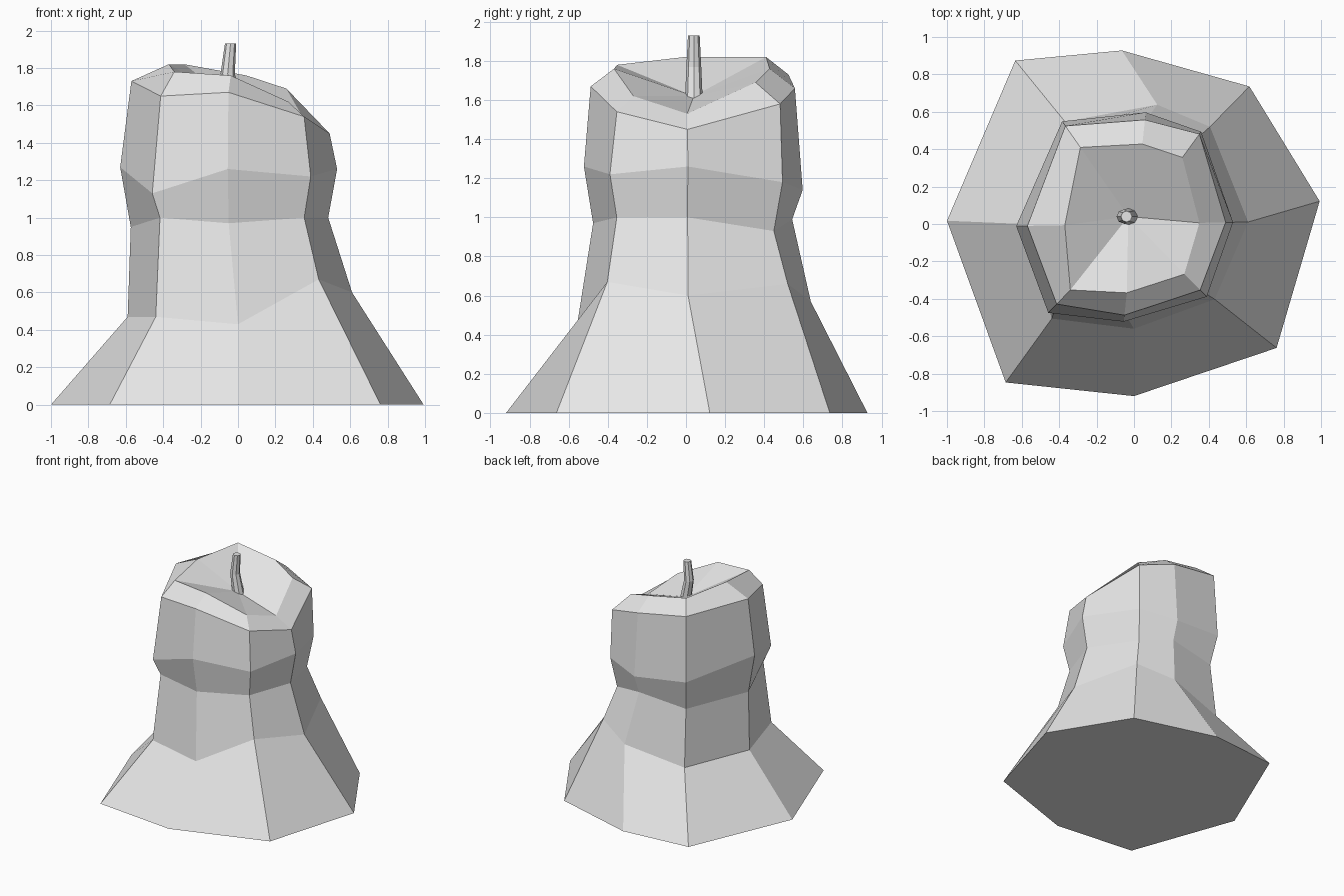
import bpy
import bmesh
from math import cos, sin, radians, tau

cube = bpy.data.objects.get("Cube")
if cube:
    bpy.data.objects.remove(cube, do_unlink=True)


def make_material(name, colour):
    material = bpy.data.materials.new(name)
    material.use_nodes = True
    material.diffuse_color = colour
    material.node_tree.nodes["Principled BSDF"].inputs["Base Color"].default_value = colour
    return material


def finish_object(name, mesh_builder, material):
    """Turn a bmesh into a flat shaded object with outward normals."""
    bmesh.ops.recalc_face_normals(mesh_builder, faces=mesh_builder.faces)
    mesh = bpy.data.meshes.new(name)
    mesh_builder.to_mesh(mesh)
    mesh_builder.free()
    mesh.materials.append(material)
    created = bpy.data.objects.new(name, mesh)
    bpy.context.collection.objects.link(created)
    return created


def bridge(mesh_builder, lower, upper):
    """Join two rings of equal length with quads."""
    count = len(lower)
    for i in range(count):
        following = (i + 1) % count
        mesh_builder.faces.new((lower[i], lower[following], upper[following], upper[i]))


def irregular_ring(mesh_builder, angles, radii, heights):
    return [
        mesh_builder.verts.new((r * cos(radians(a)), r * sin(radians(a)), z))
        for a, r, z in zip(angles, radii, heights)
    ]


def regular_ring(mesh_builder, centre, radius, sides):
    x, y, z = centre
    return [
        mesh_builder.verts.new((x + radius * cos(tau * i / sides),
                                y + radius * sin(tau * i / sides), z))
        for i in range(sides)
    ]


grey = make_material("plain grey", (0.8, 0.8, 0.8, 1))

# Body outline: eight irregular sides, counted anticlockwise from +x
foot_angles = (7, 50, 94, 126, 179, 231, 270, 319)
skirt_angles = (1, 52, 79, 124, 180, 229, 270, 317)
body_angles = (1, 54, 84, 125, 181, 226, 264, 315)
bulge_radii = (.53, .61, .60, .67, .63, .66, .525, .55)
neck_radii = [r * .91 for r in bulge_radii]

body_rings = [
    # Foot
    (foot_angles, (1, .96, .93, 1.08, 1, 1.09, .92, 1.01), [0] * 8),
    # Top of the flared skirt
    (skirt_angles, (.61, .66, .65, .66, .59, .67, .56, .59),
     (.60, .66, .57, .47, .47, .47, .43, .67)),
    # Neck
    (body_angles, neck_radii, (1, .93, .99, .94, .95, 1, .97, 1)),
    # Bulge
    (body_angles, bulge_radii,
     (1.26, 1.18, 1.14, 1.19, 1.27, 1.13, 1.26, 1.22)),
    # Shoulder
    (body_angles, (.49, .595, .56, .64, .57, .595, .49, .50),
     (1.45, 1.58, 1.66, 1.73, 1.73, 1.65, 1.67, 1.54)),
    # Slanted rim
    (body_angles, (.35, .44, .43, .50, .37, .49, .37, .38),
     (1.53, 1.69, 1.76, 1.82, 1.82, 1.78, 1.76, 1.62)),
]

body = bmesh.new()
rings = [irregular_ring(body, *ring) for ring in body_rings]
body.faces.new(rings[0])
for lower, upper in zip(rings, rings[1:]):
    bridge(body, lower, upper)

# Sunken top, fanned down to the foot of the stem
rim = rings[-1]
pit = body.verts.new((-.03, .04, 1.62))
for i, corner in enumerate(rim):
    body.faces.new((corner, rim[(i + 1) % len(rim)], pit))
finish_object("body", body, grey)

# Bent stem, tapering upwards
stem = bmesh.new()
stem_path = [
    ((-.025, .04, 1.61), .045),
    ((-.055, .04, 1.77), .038),
    ((-.04, .04, 1.93), .03),
]
stem_rings = [regular_ring(stem, centre, radius, 8) for centre, radius in stem_path]
for lower, upper in zip(stem_rings, stem_rings[1:]):
    bridge(stem, lower, upper)
for end in (stem_rings[0], stem_rings[-1]):
    stem.faces.new(end)
finish_object("stem", stem, grey)
